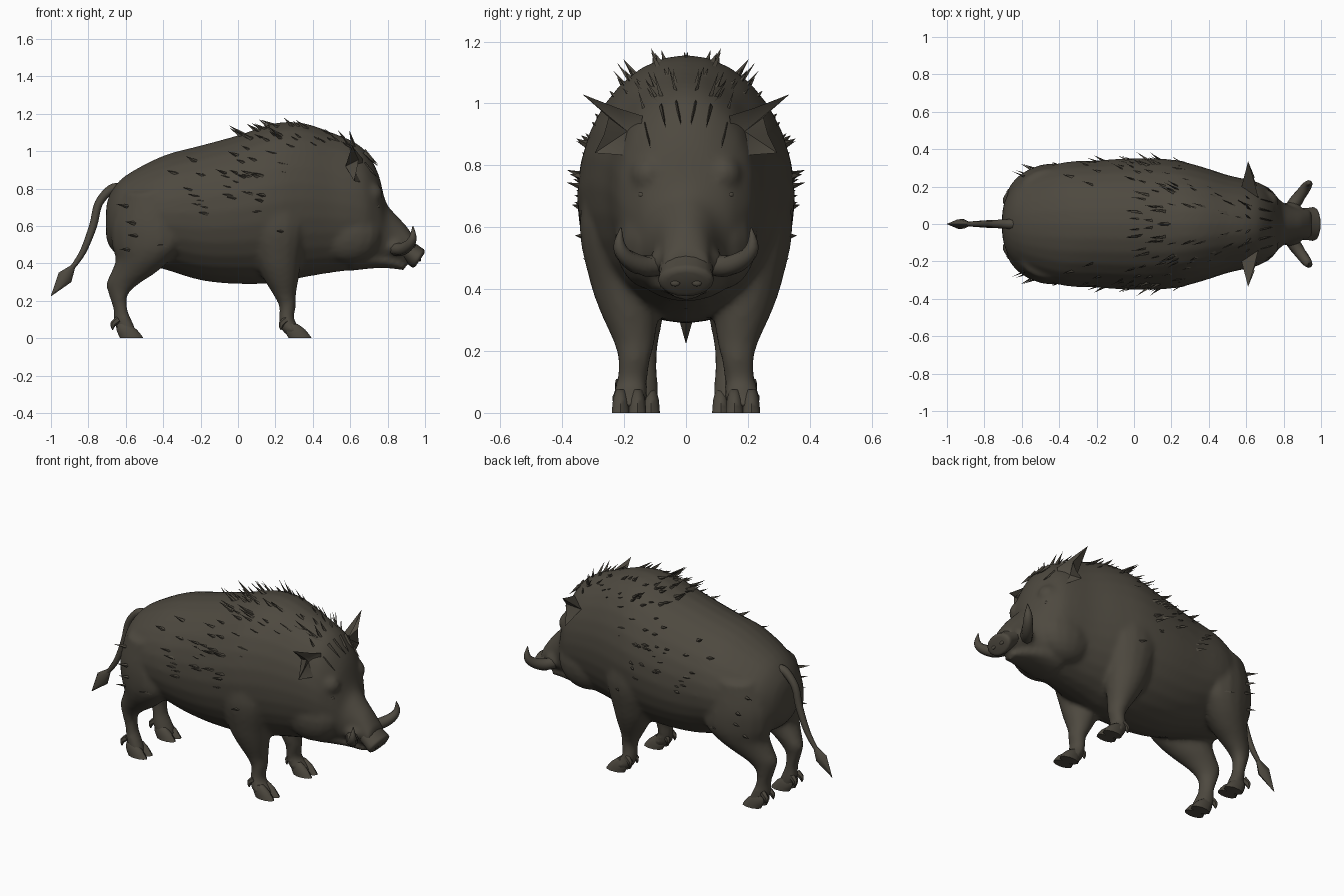
import bpy, bmesh, math, random
from mathutils import Vector

if "Cube" in bpy.data.objects:
    bpy.data.objects.remove(bpy.data.objects["Cube"])

random.seed(7)
hide = bpy.data.materials.new("dark brown hide")
hide.diffuse_color = (0.075, 0.066, 0.05, 1)
hide.use_nodes = True
hide.node_tree.nodes["Principled BSDF"].inputs["Base Color"].default_value = hide.diffuse_color


def finish(name, bm, angle=50):
    bmesh.ops.recalc_face_normals(bm, faces=bm.faces)
    me = bpy.data.meshes.new(name)
    bm.to_mesh(me)
    bm.free()
    me.materials.append(hide)
    ob = bpy.data.objects.new(name, me)
    bpy.context.collection.objects.link(ob)
    me.shade_smooth()
    me.set_sharp_from_angle(angle=math.radians(angle))
    return ob


def dense(rows, n=4):
    """Catmull-Rom interpolation of section rows."""
    out = []
    for i in range(len(rows) - 1):
        quad = zip(rows[max(i - 1, 0)], rows[i], rows[i + 1], rows[min(i + 2, len(rows) - 1)])
        quad = list(quad)
        for k in range(n):
            t = k / n
            out.append([0.5 * (2 * b + (c - a) * t + (2 * a - 5 * b + 4 * c - d) * t * t
                               + (3 * b - a - 3 * c + d) * t ** 3) for a, b, c, d in quad])
    return out + [list(rows[-1])]


def skin(bm, rings):
    loops = [[bm.verts.new(p) for p in r] for r in rings]
    n = len(loops[0])
    for a, b in zip(loops, loops[1:]):
        for i in range(n):
            j = (i + 1) % n
            bm.faces.new((a[i], a[j], b[j], b[i]))
    bm.faces.new(loops[0])
    bm.faces.new(loops[-1][::-1])


def circle(n):
    return [(math.cos(2 * math.pi * i / n), math.sin(2 * math.pi * i / n)) for i in range(n)]


def loft_x(bm, rows, n=28):
    """Rows: x, top, bottom, half width."""
    skin(bm, [[(x, w * c, (t + b) / 2 + (t - b) / 2 * s) for c, s in circle(n)]
              for x, t, b, w in dense(rows)])


def loft_z(bm, rows, side, n=16, steps=4, skew=0.0):
    """Rows: z, x min, x max, y min, y max; skew turns the rear inward."""
    skin(bm, [[((a + b) / 2 + (b - a) / 2 * c,
                side * ((p + q) / 2 + (q - p) / 2 * s + skew * (b - a) * c), z)
               for c, s in circle(n)] for z, a, b, p, q in dense(rows, steps)])


def tube(bm, rows, n=8, flat=1.0, steps=4):
    """Rows: x, y, z, radius along a curved path."""
    pts = dense(rows, steps)
    rings = []
    for i, (x, y, z, r) in enumerate(pts):
        d = (Vector(pts[min(i + 1, len(pts) - 1)][:3]) - Vector(pts[max(i - 1, 0)][:3])).normalized()
        u = d.cross(Vector((0, 1, 0.01))).normalized()
        v = d.cross(u)
        rings.append([Vector((x, y, z)) + max(r, 0.001) * (u * c + v * s * flat) for c, s in circle(n)])
    skin(bm, rings)


def ball(bm, centre, size):
    vs = bmesh.ops.create_uvsphere(bm, u_segments=16, v_segments=10, radius=1)["verts"]
    for v in vs:
        v.co = Vector(centre) + Vector([a * b for a, b in zip(v.co, size)])


# Body: trunk, head, snout and legs fused into one skin
bm = bmesh.new()
loft_x(bm, [(-0.705, 0.70, 0.54, 0.06), (-0.68, 0.78, 0.48, 0.15), (-0.6, 0.87, 0.42, 0.245),
            (-0.4, 0.975, 0.37, 0.325), (-0.2, 1.03, 0.31, 0.34), (0, 1.085, 0.29, 0.352),
            (0.2, 1.15, 0.295, 0.345), (0.35, 1.15, 0.325, 0.31), (0.5, 1.10, 0.35, 0.262),
            (0.62, 1.05, 0.365, 0.235), (0.69, 0.99, 0.375, 0.21), (0.75, 0.88, 0.385, 0.16),
            (0.79, 0.73, 0.39, 0.12), (0.84, 0.665, 0.395, 0.095), (0.9, 0.60, 0.40, 0.08),
            (0.95, 0.525, 0.385, 0.08)])
# Lower jaw
loft_x(bm, [(0.6, 0.50, 0.36, 0.14), (0.75, 0.46, 0.375, 0.10), (0.84, 0.43, 0.37, 0.065),
            (0.895, 0.40, 0.36, 0.04)])
for s in (1, -1):
    ball(bm, (0.59, s * 0.12, 0.56), (0.18, 0.11, 0.16))      # cheek
    ball(bm, (0.69, s * 0.12, 0.77), (0.085, 0.065, 0.07))    # brow
    ball(bm, (0.84, s * 0.075, 0.49), (0.06, 0.045, 0.045))   # tusk socket
    # Front leg with shoulder
    loft_z(bm, [(0.80, 0.06, 0.34, 0.15, 0.315), (0.60, 0.04, 0.37, 0.10, 0.345),
                (0.42, 0.09, 0.34, 0.08, 0.31), (0.32, 0.135, 0.325, 0.09, 0.275),
                (0.23, 0.19, 0.31, 0.10, 0.235), (0.17, 0.22, 0.31, 0.115, 0.22),
                (0.10, 0.22, 0.30, 0.125, 0.225), (0.05, 0.23, 0.34, 0.125, 0.24),
                (0.015, 0.26, 0.36, 0.135, 0.235)], s)
    # Hind leg with thigh
    loft_z(bm, [(0.78, -0.60, -0.36, 0.16, 0.29), (0.62, -0.675, -0.31, 0.07, 0.315),
                (0.50, -0.675, -0.30, 0.06, 0.315), (0.42, -0.655, -0.36, 0.06, 0.29),
                (0.35, -0.68, -0.44, 0.07, 0.245), (0.29, -0.705, -0.53, 0.08, 0.205),
                (0.23, -0.69, -0.59, 0.09, 0.185), (0.15, -0.665, -0.59, 0.095, 0.18),
                (0.09, -0.665, -0.565, 0.09, 0.185), (0.04, -0.645, -0.545, 0.09, 0.19),
                (0.015, -0.63, -0.54, 0.1, 0.185)], s, skew=0.11)
body = finish("body", bm, 180)
rm = body.modifiers.new("fuse", 'REMESH')
rm.mode, rm.voxel_size, rm.use_smooth_shade = 'VOXEL', 0.014, True
sm = body.modifiers.new("soften", 'SMOOTH')
sm.factor, sm.iterations = 0.5, 6

# Snout disc, wide and tilted down, with nostrils
bm = bmesh.new()
tube(bm, [(0.90, 0, 0.475, 0.055), (0.935, 0, 0.448, 0.056), (0.955, 0, 0.432, 0.058),
          (0.968, 0, 0.424, 0.055), (0.974, 0, 0.42, 0.04)], 16, 1.55, 2)
for s in (1, -1):
    ball(bm, (0.972, s * 0.035, 0.421), (0.007, 0.016, 0.012))
finish("snout_disc", bm)

# Hooves (two toes) and dewclaws
bm = bmesh.new()
for x, y in ((0.25, 0.184), (-0.65, 0.14)):
    for s in (1, -1):
        for o in (-0.027, 0.027):
            loft_z(bm, [(0.075, x + 0.01, x + 0.07, y + o - 0.016, y + o + 0.016),
                        (0.045, x, x + 0.11, y + o - 0.026, y + o + 0.026),
                        (0.0, x + 0.02, x + 0.145, y + o - 0.03, y + o + 0.03)], s, 10, 2)
            tube(bm, [(x + 0.01, s * (y + o), 0.10, 0.018), (x - 0.018, s * (y + o * 1.2), 0.075, 0.016),
                      (x - 0.02, s * (y + o * 1.3), 0.045, 0.003)], 6, 1, 2)
finish("hooves", bm)

# Tusks curving out and up
bm = bmesh.new()
for s in (1, -1):
    tube(bm, [(0.83, s * 0.07, 0.48, 0.036), (0.875, s * 0.135, 0.475, 0.034),
              (0.915, s * 0.19, 0.50, 0.028), (0.935, s * 0.215, 0.54, 0.02),
              (0.935, s * 0.21, 0.60, 0.002)], 8)
finish("tusks", bm)

# Eyes, nearly sunk into the face
bm = bmesh.new()
for s in (1, -1):
    ball(bm, (0.742, s * 0.142, 0.705), (0.016, 0.014, 0.012))
finish("eyes", bm)

# Ears: cupped blades with a ragged lower edge
bm = bmesh.new()
for s in (1, -1):
    outline = [(0.665, 0.14, 0.96), (0.645, 0.22, 0.985), (0.61, 0.335, 1.03),
               (0.645, 0.25, 0.955), (0.635, 0.265, 0.90), (0.62, 0.295, 0.84), (0.675, 0.16, 0.83)]
    rim = [bm.verts.new((x, s * y, z)) for x, y, z in outline]
    back = bm.verts.new((0.575, s * 0.20, 0.92))
    cup = bm.verts.new((0.615, s * 0.19, 0.91))
    for i in range(7):
        a, b = rim[i], rim[(i + 1) % 7]
        bm.faces.new((a, b, back))
        bm.faces.new((b, a, cup))
finish("ears", bm)

# Tail with tuft
bm = bmesh.new()
tube(bm, [(-0.63, 0, 0.80, 0.03), (-0.68, 0, 0.795, 0.025), (-0.745, 0, 0.72, 0.022),
          (-0.775, 0, 0.60, 0.021), (-0.83, 0, 0.46, 0.017), (-0.895, 0, 0.365, 0.012)], 8)
tube(bm, [(-0.88, 0, 0.385, 0.012), (-0.925, 0, 0.325, 0.042), (-1.0, 0, 0.225, 0.001)], 6, 0.7, 1)
finish("tail", bm)

# Bristles: mirrored slivers swept backward over the hide
bpy.context.view_layer.update()
solid = body.evaluated_get(bpy.context.evaluated_depsgraph_get())
bm = bmesh.new()


def sliver(p, d, length, width):
    d = d.normalized()
    u = d.cross(Vector((random.uniform(-.4, .4), 1, random.uniform(-.4, .4)))).normalized()
    v = d.cross(u)
    for s in (1, -1):
        pts = [p + u * width, p - u * width * 0.6 + v * width * 0.5, p - v * width * 0.4, p + d * length]
        q = [bm.verts.new((a.x, s * a.y, a.z)) for a in pts]
        for f in ((0, 1, 2), (0, 1, 3), (1, 2, 3), (2, 0, 3)):
            bm.faces.new([q[i] for i in f])


def grow(x, ang, lift, length, width):
    out = Vector((0, math.cos(ang), math.sin(ang)))
    base = Vector((x, 0, 0.7))
    hit, loc, nor, _ = solid.ray_cast(base + out * 2, -out)
    if hit:
        sliver(loc - nor * 0.008, nor * lift + Vector((-1, 0, 0.1)), length, width)


for i in range(36):       # crest along the back
    grow(random.uniform(0.0, 0.66), math.radians(random.uniform(60, 90)),
         random.uniform(0.3, 0.9), random.uniform(0.06, 0.11), random.uniform(0.01, 0.017))
for i in range(30):       # shoulders and flanks
    grow(random.uniform(-0.25, 0.5), math.radians(random.uniform(-5, 60)),
         random.uniform(0.2, 0.7), random.uniform(0.05, 0.09), random.uniform(0.01, 0.02))
for i in range(14):       # sparse hind and lower tufts
    grow(random.uniform(-0.6, 0.3), math.radians(random.uniform(-40, 50)),
         random.uniform(0.3, 0.9), random.uniform(0.05, 0.08), random.uniform(0.012, 0.02))
for y, z in ((0.03, 1.03), (0.08, 1.02), (0.13, 0.96)):   # forelock
    sliver(Vector((0.67, y, z - 0.03)), Vector((0.55, -0.1, -0.5)), 0.11, 0.016)
    sliver(Vector((0.62, y, z)), Vector((-0.3, 0.3, 1)), 0.09, 0.014)
finish("bristles", bm, 20)
